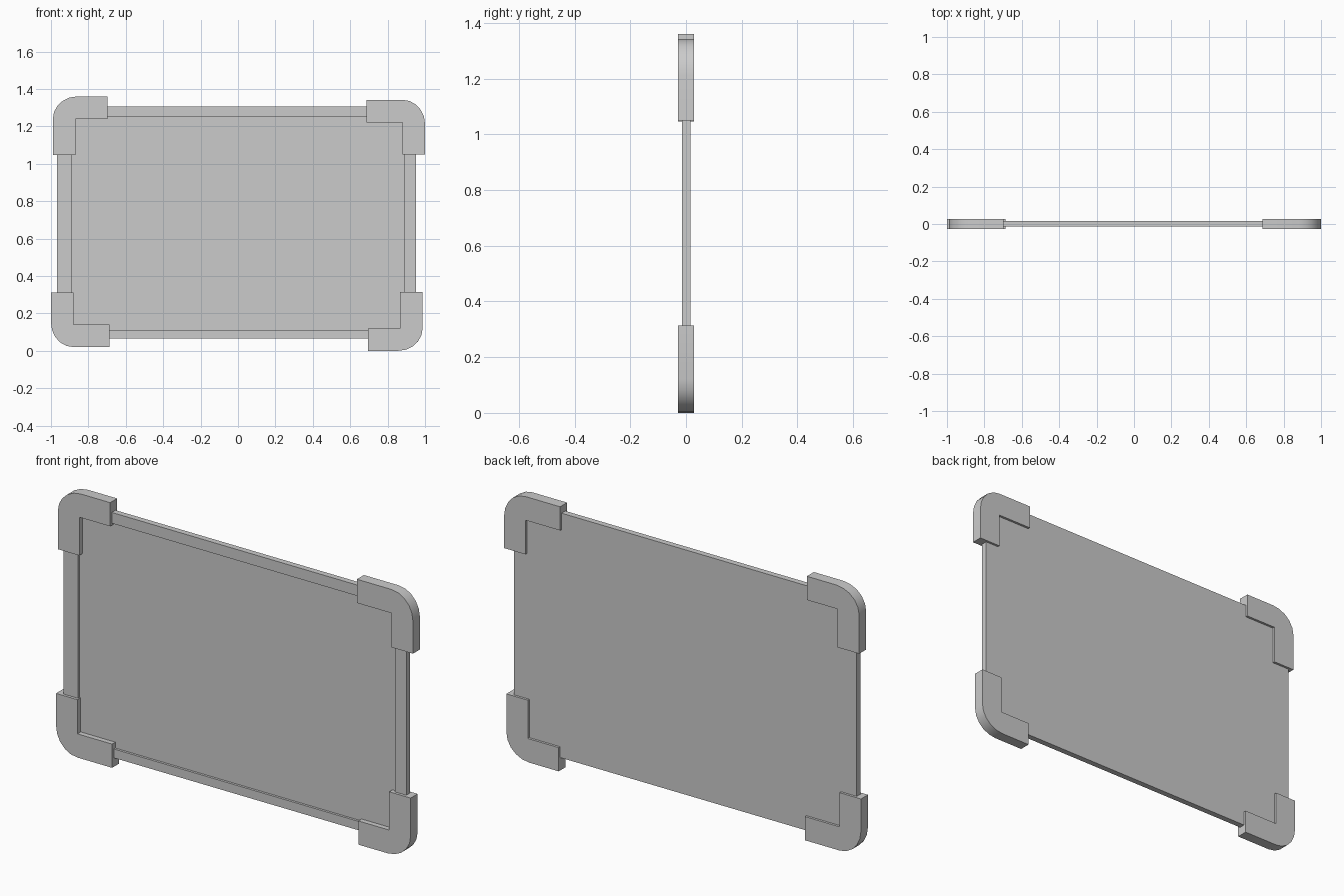
import bpy, bmesh
from math import sin, cos, pi, radians

if "Cube" in bpy.data.objects:
    bpy.data.objects.remove(bpy.data.objects["Cube"])


def box(name, x0, x1, y0, y1, z0, z1):
    bpy.ops.mesh.primitive_cube_add(size=1, location=((x0 + x1) / 2, (y0 + y1) / 2, (z0 + z1) / 2))
    ob = bpy.context.object
    ob.name = name
    ob.scale = (x1 - x0, y1 - y0, z1 - z0)
    bpy.ops.object.transform_apply(location=False, rotation=False, scale=True)
    return ob


def prism(name, loops, y0, y1):
    """Extrude an xz outline from y0 to y1."""
    bm = bmesh.new()
    face = bm.faces.new([bm.verts.new((x, y0, z)) for x, z in loops])
    ext = bmesh.ops.extrude_face_region(bm, geom=[face])
    for v in ext["geom"]:
        if isinstance(v, bmesh.types.BMVert):
            v.co.y = y1
    bmesh.ops.recalc_face_normals(bm, faces=bm.faces)
    me = bpy.data.meshes.new(name)
    bm.to_mesh(me)
    bm.free()
    ob = bpy.data.objects.new(name, me)
    bpy.context.collection.objects.link(ob)
    return ob


X0, X1, Z0, Z1 = -0.968, 0.953, 0.065, 1.305      # outer edge of the panel
IX0, IX1, IZ0, IZ1 = -0.887, 0.89, 0.11, 1.25     # inner edge of the rim
FRONT, FLOOR, BACK = -0.014, -0.002, 0.016

# Backing panel
box("panel", X0, X1, FLOOR, BACK, Z0, Z1)

# Raised rim on the front
box("rim_left", X0, IX0, FRONT, FLOOR, Z0, Z1)
box("rim_right", IX1, X1, FRONT, FLOOR, Z0, Z1)
box("rim_bottom", IX0, IX1, FRONT, FLOOR, Z0, IZ0)
box("rim_top", IX0, IX1, FRONT, FLOOR, IZ1, Z1)

# Rounded L-shaped corner guard: u runs along the long leg, v along the short one
LONG, SHORT, THICK, RU, RV, N = 0.314, 0.293, 0.12, 0.12, 0.13, 5
outline = [(LONG, 0), (LONG, THICK), (THICK, THICK), (THICK, SHORT), (0, SHORT)]
outline += [(RU * (1 - cos(a)), RV * (1 - sin(a))) for a in (i * pi / 2 / N for i in range(N + 1))]

# One guard per corner, turned a quarter each time
corners = {
    "corner_top_right": (1.0, 1.342, (-1, 0), (0, -1)),
    "corner_bottom_right": (0.987, 0.0, (0, 1), (-1, 0)),
    "corner_bottom_left": (-1.0, 0.02, (1, 0), (0, 1)),
    "corner_top_left": (-0.99, 1.36, (0, -1), (1, 0)),
}
for name, (cx, cz, u, v) in corners.items():
    pts = [(cx + p * u[0] + q * v[0], cz + p * u[1] + q * v[1]) for p, q in outline]
    ob = prism(name, pts, -0.028, 0.028)
    bpy.ops.object.select_all(action='DESELECT')
    ob.select_set(True)
    bpy.context.view_layer.objects.active = ob
    bpy.ops.object.shade_smooth_by_angle(angle=radians(35))
